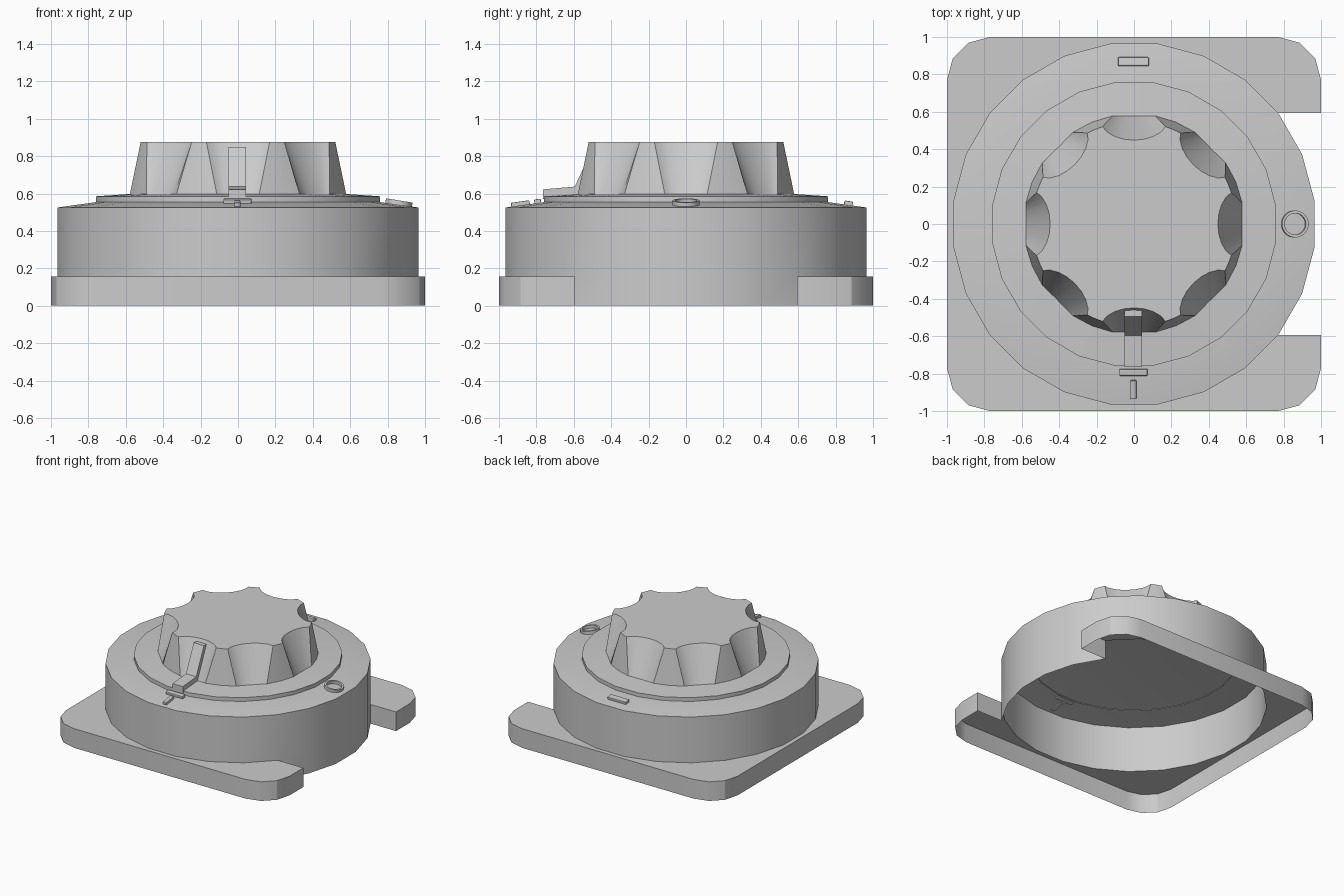
import bpy
from math import sin, cos, radians, pi, hypot, atan2

if "Cube" in bpy.data.objects:
    bpy.data.objects.remove(bpy.data.objects["Cube"])

N = 24
R = 0.973           # drum radius
PLATE_Z = 0.155
DRUM_Z = 0.525


def build(name, verts, faces, smooth=True):
    me = bpy.data.meshes.new(name)
    me.from_pydata(verts, [], faces)
    me.update()
    ob = bpy.data.objects.new(name, me)
    bpy.context.collection.objects.link(ob)
    bpy.ops.object.select_all(action='DESELECT')
    ob.select_set(True)
    bpy.context.view_layer.objects.active = ob
    if smooth:
        bpy.ops.object.shade_smooth_by_angle(angle=radians(30))
    return ob


def ring(r, z):
    return [(r * cos(radians(7.5 + 15 * i)), r * sin(radians(7.5 + 15 * i)), z) for i in range(N)]


def bridge(a, b, n):
    return [(a + i, a + (i + 1) % n, b + (i + 1) % n, b + i) for i in range(n)]


def loft(rings, cap=False):
    n = len(rings[0])
    verts = [v for r in rings for v in r]
    faces = [f for k in range(len(rings) - 1) for f in bridge(k * n, (k + 1) * n, n)]
    if cap:
        faces.append(tuple(range((len(rings) - 1) * n, len(rings) * n)))
    return verts, faces


# Base plate: open-bottomed shell with rounded corners, drum hole and right notch
ny = R * sin(radians(37.5))
nx = R * cos(radians(37.5))
outline = [(nx, ny), (1, ny)]
for q in range(4):
    sx, sy = [(1, 1), (-1, 1), (-1, -1), (1, -1)][q]
    for s in range(4):
        a = radians(90 * q + 30 * s)
        outline.append((0.77 * sx + 0.23 * cos(a), 0.77 * sy + 0.23 * sin(a)))
outline += [(1, -ny), (nx, -ny)]
arc = [(R * cos(radians(a)), R * sin(radians(a)))
       for a in [307.5 - 15 * i for i in range(18)]]
top = [(x, y, PLATE_Z) for x, y in outline + arc]
low = [(x, y, 0) for x, y in outline]
t = len(top)
walls = [(t + i, t + i + 1, i + 1, i) for i in range(len(outline) - 1)]
walls = [f[::-1] for f in walls]
build("base_plate", top + low, [tuple(range(t))] + walls)

# Drum: hollow, with a skirt reaching the ground inside the notch
verts, faces = loft([ring(R, PLATE_Z), ring(R, DRUM_Z), ring(0.76, 0.555)], cap=True)
s0 = len(verts)
verts += ring(R, 0)
for i in (21, 22, 23, 0, 1):
    j = (i + 1) % N
    faces.append((s0 + i, s0 + j, j, i))
used = sorted({v for f in faces for v in f})
remap = {v: k for k, v in enumerate(used)}
build("drum", [verts[v] for v in used], [tuple(remap[v] for v in f) for f in faces])

# Raised collar under the knob
build("collar", *loft([ring(0.765, 0.55), ring(0.765, 0.585), ring(0.55, 0.6)]))


# Fluted knob: eight scoops that fade out towards the base
def knob_ring(r, half, depth, z):
    pts = []
    edge = r * cos(half)
    for k in range(8):
        c = k * pi / 4
        for i in range(9):
            u = -1 + i / 4
            w = r * sin(half) * sin(u * pi / 2.6) / sin(pi / 2.6)
            d = edge - depth * (cos(u * pi / 2.6) - cos(pi / 2.6)) / (1 - cos(pi / 2.6))
            rad, a = hypot(w, d), c + atan2(w, d)
            pts.append((rad * cos(a), rad * sin(a), z))
        m = c + pi / 8
        pts.append((r * cos(m), r * sin(m), z))
    return pts


build("knob", *loft([knob_ring(0.59, radians(11), 0.0, 0.592),
                     knob_ring(0.547, radians(18), 0.072, 0.875)], cap=True))

# Pointer: bent strip running over the collar and up the front flute
prof = [(-0.765, 0.57), (-0.765, 0.622), (-0.595, 0.637), (-0.495, 0.85), (-0.44, 0.85), (-0.54, 0.57)]
n = len(prof)
pv = [(x, y, z) for x in (-0.05, 0.042) for y, z in prof]
build("pointer", pv, [tuple(range(n))[::-1], tuple(range(n, 2 * n))] + bridge(0, n, n), False)


# Raised marks lying on the sloping drum rim
def mark(name, y, sx, sy):
    z = DRUM_Z + (R - abs(y)) * 0.141 + 0.005
    bpy.ops.mesh.primitive_cube_add(size=1, location=(-0.003, y, z))
    ob = bpy.context.object
    ob.name = name
    ob.scale = (sx, sy, 0.03)
    ob.rotation_euler.x = radians(8 if y < 0 else -8)
    bpy.ops.object.transform_apply(location=False, rotation=False)
    b = ob.modifiers.new("bevel", 'BEVEL')
    b.width = 0.005
    b.segments = 2


mark("pointer_crossbar", -0.793, 0.15, 0.036)
mark("front_tick", -0.885, 0.032, 0.1)
mark("back_tick", 0.868, 0.165, 0.046)

# Ring mark on the right
M = 32


def circ(r, z):
    return [(r * cos(2 * pi * i / M), r * sin(2 * pi * i / M), z) for i in range(M)]


ob = build("ring_mark", *loft([circ(0.072, -0.015), circ(0.072, 0.015),
                               circ(0.057, 0.015), circ(0.057, -0.015)]))
ob.location = (0.86, 0, 0.548)
ob.rotation_euler.y = radians(9)
